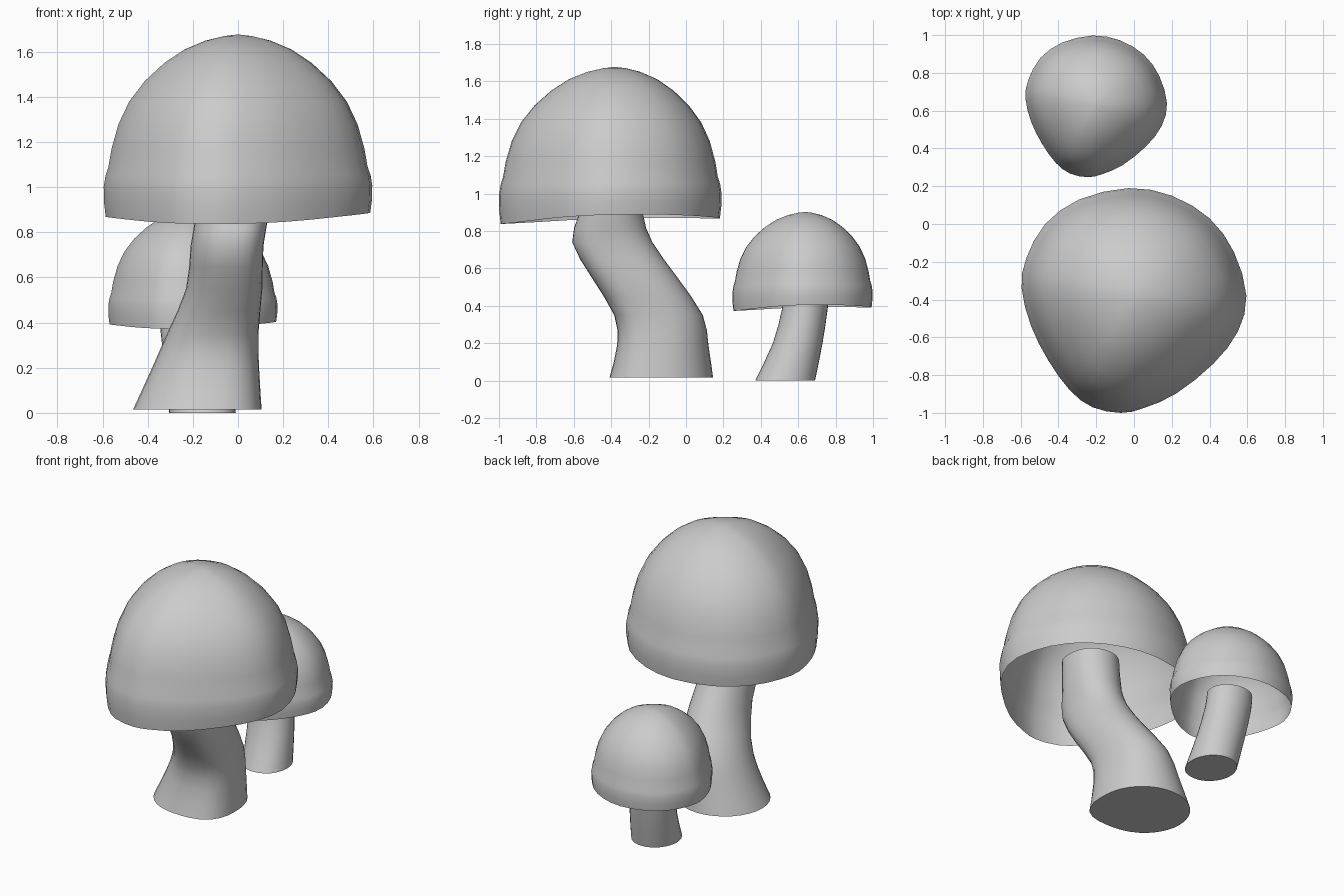
import bpy, math
from mathutils import Vector

if "Cube" in bpy.data.objects:
    bpy.data.objects.remove(bpy.data.objects["Cube"])

mat = bpy.data.materials.new("pale_grey")
mat.diffuse_color = (0.6, 0.6, 0.6, 1)
mat.use_nodes = True
mat.node_tree.nodes["Principled BSDF"].inputs["Base Color"].default_value = mat.diffuse_color


def smooth_path(pts, steps, closed=False):
    """Catmull-Rom interpolation through tuples of any size."""
    n = len(pts)
    P = [Vector(p) for p in pts]
    get = (lambda i: P[i % n]) if closed else (lambda i: P[max(0, min(n - 1, i))])
    out = []
    for i in range(n if closed else n - 1):
        a, b, c, d = (get(i + k) for k in (-1, 0, 1, 2))
        for s in range(steps):
            t = s / steps
            out.append(0.5 * (2 * b + (c - a) * t + (2 * a - 5 * b + 4 * c - d) * t * t
                              + (3 * b - a - 3 * c + d) * t ** 3))
    if not closed:
        out.append(P[-1])
    return out


def skin(name, rings, tip=None, base=False):
    """Surface through rings of points, optionally closed to a tip or with a base face."""
    n = len(rings[0])
    verts = [p for r in rings for p in r]
    faces = [(j * n + i, j * n + (i + 1) % n, (j + 1) * n + (i + 1) % n, (j + 1) * n + i)
             for j in range(len(rings) - 1) for i in range(n)]
    if tip:
        verts.append(tip)
        last = (len(rings) - 1) * n
        faces += [(last + i, last + (i + 1) % n, len(verts) - 1) for i in range(n)]
    if base:
        faces.append(tuple(reversed(range(n))))
    me = bpy.data.meshes.new(name)
    me.from_pydata(verts, [], faces)
    me.materials.append(mat)
    for p in me.polygons:
        p.use_smooth = len(p.vertices) < 5
    ob = bpy.data.objects.new(name, me)
    bpy.context.collection.objects.link(ob)
    return ob


# Rounded three-sided cap outline seen from above, relative to (0, -0.4)
OUTLINE = [(.595, .02), (.53, .25), (.40, .43), (.20, .55), (-.03, .59), (-.29, .53),
           (-.47, .40), (-.57, .22), (-.595, .06), (-.545, -.14), (-.455, -.32),
           (-.34, -.48), (-.22, -.57), (-.07, -.60), (.05, -.575), (.22, -.50),
           (.42, -.34), (.55, -.17)]
# Cap profile with a swollen band at the rim: height, share of the outline radius
PROFILE = [(.865, .985), (.93, .998), (1.0, 1.0), (1.05, .987), (1.09, .965), (1.17, .942),
           (1.28, .89), (1.38, .81), (1.47, .695), (1.55, .55), (1.61, .40), (1.65, .24),
           (1.67, .10)]


def cap(name, scale, cx, cy, lift):
    outline = smooth_path(OUTLINE, 2, True)
    rings = []
    for z, r in PROFILE:
        lean = .02 * (1 - r)
        ring = []
        for p in outline:
            a = math.atan2(p.y, p.x)
            # wavy rim that fades out above the band
            w = max(0, (1.1 - z) / .235)
            wave = (.015 * math.sin(a) + .01 * math.cos(a) + .012 * math.cos(2 * a)) * w
            ring.append((cx + p.x * r * scale, cy + (p.y * r + lean) * scale,
                         (z + wave) * scale + lift))
        rings.append(ring)
    skin(name, rings, (cx, cy + .02 * scale, 1.677 * scale + lift))


def stem(name, sections, bulge, sides=32):
    """Sections: z, x min, x max, y min, y max. Bulge: extra at the front right corner."""
    rings = []
    for z, x0, x1, y0, y1 in smooth_path(sections, 2):
        ring = []
        for i in range(sides):
            a = 2 * math.pi * i / sides
            k = 1 + bulge * max(0, math.cos(a + math.pi / 4)) ** 8
            ring.append(((x0 + x1) / 2 + (x1 - x0) / 2 * k * math.cos(a),
                         (y0 + y1) / 2 + (y1 - y0) / 2 * k * math.sin(a), z))
        rings.append(ring)
    skin(name, rings, base=True)


# Caps: the small one repeats the big one
cap("large_cap", 1.0, 0, -.4, 0)
cap("small_cap", .63, -.2, .626, -.155)

# Bent stems with closed bases, ending inside the hollow caps
stem("large_stem", [(.015, -.465, .10, -.405, .145), (.19, -.385, .09, -.364, .12),
                    (.35, -.315, .087, -.38, .09), (.55, -.23, .105, -.50, -.045),
                    (.74, -.21, .11, -.605, -.18), (.89, -.185, .135, -.57, -.23),
                    (1.09, -.17, .15, -.55, -.24)], .16)
stem("small_stem", [(0, -.305, -.01, .37, .69), (.20, -.325, -.035, .465, .73),
                    (.38, -.345, -.06, .513, .757), (.47, -.347, -.065, .525, .765)], .04)
